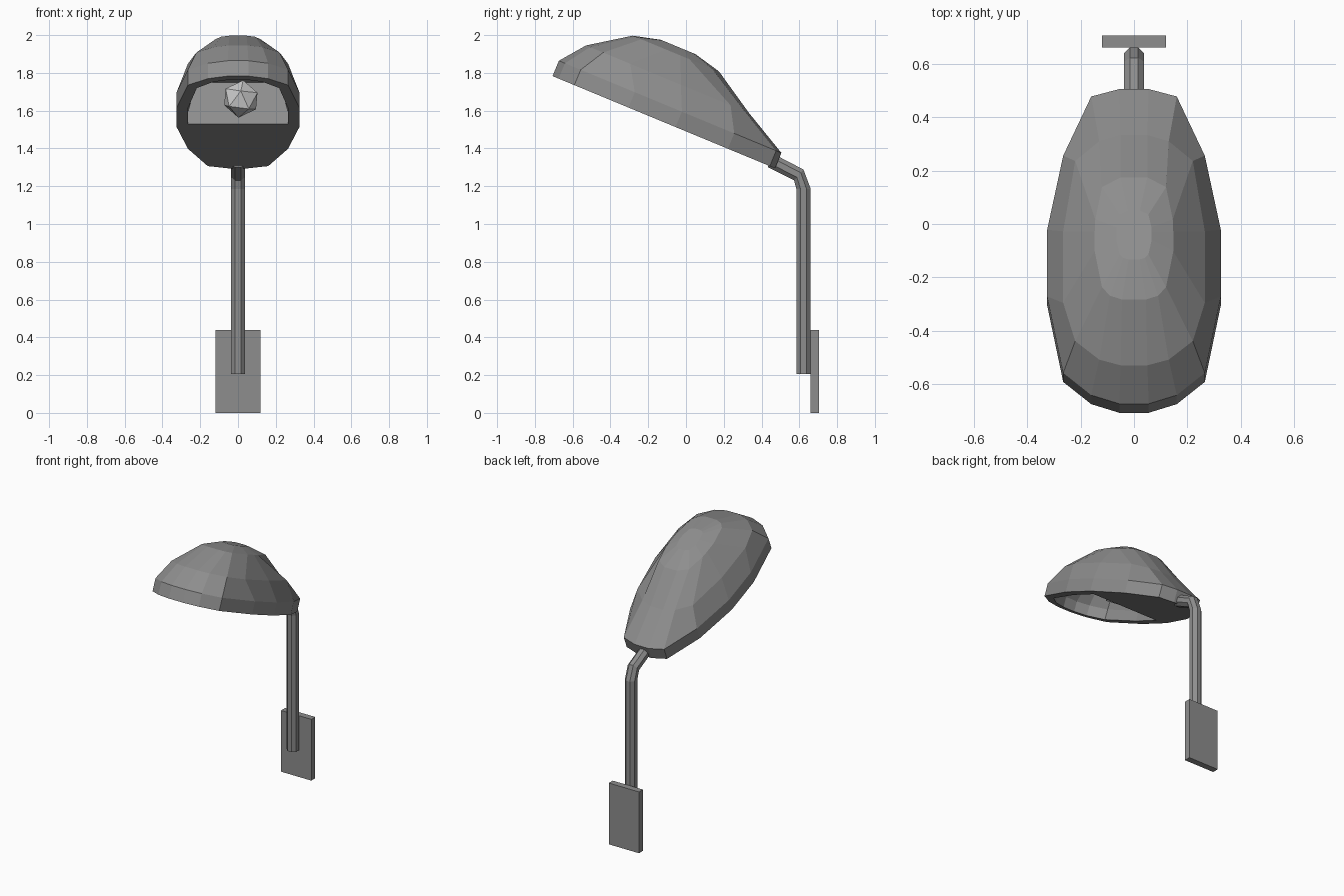
import bpy, bmesh, math
from mathutils import Vector, Matrix

if "Cube" in bpy.data.objects:
    bpy.data.objects.remove(bpy.data.objects["Cube"])

TILT = math.radians(22.5)


def material(name, v):
    m = bpy.data.materials.new(name)
    m.diffuse_color = (v, v, v, 1)
    m.use_nodes = True
    m.node_tree.nodes["Principled BSDF"].inputs["Base Color"].default_value = m.diffuse_color
    return m


GREY = material("grey metal", 0.27)
WHITE = material("pale bulb", 0.62)


def to_object(name, bm, mat):
    bmesh.ops.recalc_face_normals(bm, faces=bm.faces)
    me = bpy.data.meshes.new(name)
    bm.to_mesh(me)
    bm.free()
    me.materials.append(mat)
    ob = bpy.data.objects.new(name, me)
    bpy.context.collection.objects.link(ob)
    return ob


def head_point(x, u, n):
    # lamp head frame: u runs down towards the pole, n is normal to the rim
    c, s = math.cos(TILT), math.sin(TILT)
    return Vector((x, -0.12 + c * u + s * n, 1.54 - s * u + c * n))


def loft(bm, rings):
    vs = [[bm.verts.new(p) for p in r] for r in rings]
    k = len(vs[0])
    for a, b in zip(vs, vs[1:]):
        for i in range(k):
            j = (i + 1) % k
            bm.faces.new((a[i], a[j], b[j], b[i]))
    bm.faces.new(vs[0])
    bm.faces.new(vs[-1])


def mirrored(half, n):
    pts = half + [(-x, u) for x, u in reversed(half)]
    return [head_point(x, u, n) for x, u in pts]


# lamp head: stacked half outlines (x, u), mirrored in x
rim = [(.055, .64), (.16, .61), (.265, .37), (.325, .07),
       (.325, -.20), (.265, -.51), (.16, -.60), (.055, -.635)]
mid = [(.05, .40), (.13, .375), (.22, .295), (.265, .01),
       (.265, -.28), (.22, -.435), (.13, -.51), (.05, -.533)]
top = [(.05, .17), (.12, .13), (.145, 0), (.147, -.05),
       (.147, -.13), (.12, -.275), (.09, -.31), (.045, -.325)]
cap = [(x * .45, -.08 + (u + .08) * .4) for x, u in top]
bm = bmesh.new()
loft(bm, [mirrored(rim, 0), mirrored(rim, .088), mirrored(mid, .218),
          mirrored(top, .36), mirrored(cap, .397)])
head = to_object("lamp_head", bm, GREY)

# hollow in the front half of the head, ending in an upright back wall
opening = [(.265, .03), (.265, -.19), (.218, -.47), (.13, -.555), (.045, -.585)]
roof = [(.22, .03), (.22, -.26), (.18, -.40), (.105, -.46), (.04, -.48)]
bm = bmesh.new()
loft(bm, [mirrored(opening, -.05), mirrored(opening, .07), mirrored(roof, .24)])
cutter = to_object("hollow_cutter", bm, GREY)
cutter.hide_render = True
mod = head.modifiers.new("hollow", 'BOOLEAN')
mod.operation = 'DIFFERENCE'
mod.solver = 'EXACT'
mod.object = cutter
bpy.context.view_layer.objects.active = head
bpy.ops.object.modifier_apply(modifier=mod.name)
bpy.data.objects.remove(cutter)

# bulb
bm = bmesh.new()
bmesh.ops.create_icosphere(
    bm, subdivisions=1, radius=.1,
    matrix=Matrix.Translation((.015, -.14, 1.662)) @ Matrix.Rotation(math.radians(65), 4, 'X')
    @ Matrix.Rotation(math.radians(10), 4, 'Z'))
to_object("bulb", bm, WHITE)

# bent eight-sided pole
path = [(.6225, .205), (.6225, 1.185), (.597, 1.26), (.45, 1.335)]
rings = []
for i, p in enumerate(path):
    a = Vector(path[max(i - 1, 0)])
    b = Vector(path[min(i + 1, len(path) - 1)])
    t = (b - a).normalized()
    side = Vector((0, t.y, -t.x))
    ring = []
    for k in range(8):
        w = math.radians(22.5 + 45 * k)
        ring.append(Vector((0, p[0], p[1])) + Vector((.041 * math.cos(w), 0, 0))
                    + side * .041 * math.sin(w))
    rings.append(ring)
bm = bmesh.new()
loft(bm, rings)
to_object("pole", bm, GREY)

# wall plate
bm = bmesh.new()
bmesh.ops.create_cube(bm, size=1, matrix=Matrix.Translation((0, .6825, .22))
                      @ Matrix.Diagonal((.24, .045, .44, 1)))
to_object("wall_plate", bm, GREY)
